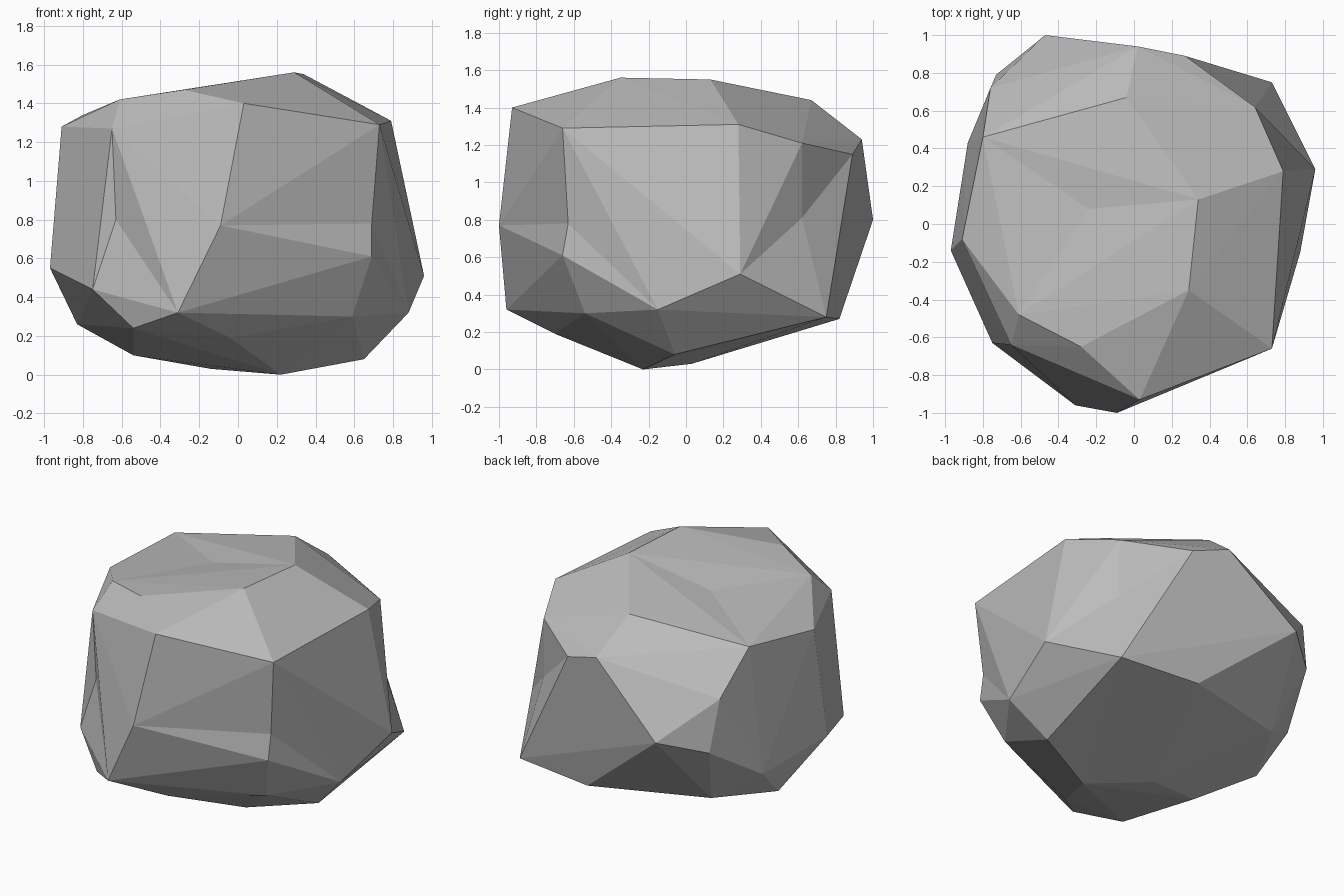
import bpy
import bmesh
from mathutils import Vector

# Remove the default object
default_cube = bpy.data.objects.get("Cube")
if default_cube:
    bpy.data.objects.remove(default_cube, do_unlink=True)

# Corner points of the boulder, grouped in bands from the crown to the base
crown = [
    (-.61, -.48, 1.42), (-.28, -.65, 1.47), (.29, -.35, 1.56), (.34, .13, 1.55),
    (-.04, .67, 1.44), (-.8, .46, 1.34), (-.91, -.08, 1.28), (-.24, .08, 1.43),
]
shoulder = [
    (.03, -.93, 1.4), (.73, -.66, 1.29), (.79, .28, 1.31), (.64, .62, 1.21),
    (.27, .89, 1.15), (.02, .94, 1.23), (-.76, .72, 1.07), (-.65, -.64, 1.27),
]
waist = [
    (-.63, -.63, .8), (-.09, -1, .77), (.69, -.63, .78), (.69, -.66, .61),
    (.96, .29, .51), (.64, .62, .81), (-.47, 1, .8), (-.73, .79, .72),
    (-.88, .43, .48), (-.97, -.14, .55), (-.75, -.63, .44),
]
underside = [
    (-.31, -.96, .32), (.59, -.54, .3), (.88, -.15, .32), (.73, .75, .28),
    (.17, .82, .27), (-.61, .6, .31), (-.83, .19, .26), (-.54, -.75, .24),
]
base = [
    (-.04, -.7, .19), (.22, -.23, 0), (.65, -.06, .08), (-.14, .03, .03),
    (-.54, -.07, .1),
]


def wrap_points(points):
    """Return a triangulated skin around the points."""
    skin = bmesh.new()
    for point in points:
        skin.verts.new(point)
    bmesh.ops.convex_hull(skin, input=list(skin.verts), use_existing_faces=False)
    skin.verts.ensure_lookup_table()
    return skin


def dented_skin(corners):
    """Skin every corner: hollow corners are pushed out, wrapped, then put back."""
    middle = Vector((0, 0, .8))
    pushed = [corner.copy() for corner in corners]
    for attempt in range(30):
        skin = wrap_points(pushed)
        hollow = [i for i, vert in enumerate(skin.verts) if not vert.link_faces]
        if not hollow:
            break
        for i in hollow:
            pushed[i] += (pushed[i] - middle) * .02
        if attempt < 29:
            skin.free()
    for vert, corner in zip(skin.verts, corners):
        vert.co = corner
    loose = [vert for vert in skin.verts if not vert.link_faces]
    bmesh.ops.delete(skin, geom=loose, context="VERTS")
    return skin


def flat_material(name, color):
    material = bpy.data.materials.new(name)
    material.use_nodes = True
    material.diffuse_color = color
    shader = next(n for n in material.node_tree.nodes if n.type == "BSDF_PRINCIPLED")
    shader.inputs["Base Color"].default_value = color
    return material


# Boulder with flat facets
corners = [Vector(c) for band in (crown, shoulder, waist, underside, base) for c in band]
skin = dented_skin(corners)
bmesh.ops.recalc_face_normals(skin, faces=list(skin.faces))
for face in skin.faces:
    face.smooth = False
mesh = bpy.data.meshes.new("boulder")
skin.to_mesh(mesh)
skin.free()
mesh.materials.append(flat_material("stone grey", (.5, .5, .5, 1)))
boulder = bpy.data.objects.new("boulder", mesh)
bpy.context.collection.objects.link(boulder)
